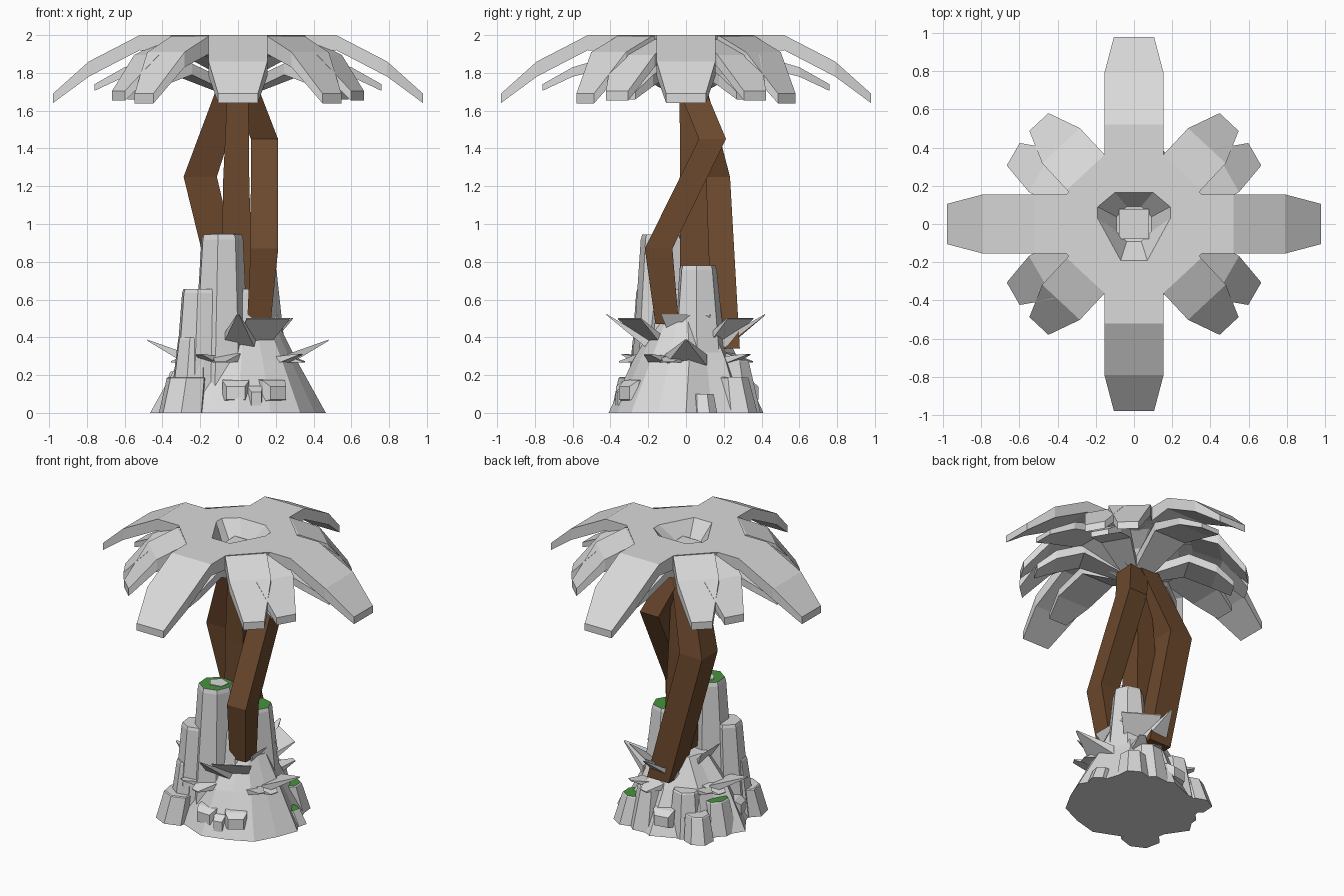
import bpy, bmesh, random
from math import sin, cos, pi, radians
from mathutils import Vector

random.seed(4)
cube = bpy.data.objects.get("Cube")
if cube:
    bpy.data.objects.remove(cube, do_unlink=True)


def material(name, color):
    m = bpy.data.materials.new(name)
    m.use_nodes = True
    m.diffuse_color = (*color, 1)
    m.node_tree.nodes["Principled BSDF"].inputs["Base Color"].default_value = (*color, 1)
    return m


STONE = material("pale_grey", (0.7, 0.7, 0.7))
BARK = material("bark_brown", (0.147, 0.065, 0.026))
MOSS = material("moss_green", (0.065, 0.29, 0.05))


def loft(name, rings, mat, top=None, closed=False):
    """Skin equal rings of points; cap the ends, or join last to first if closed."""
    bm = bmesh.new()
    vs = [[bm.verts.new(p) for p in ring] for ring in rings]
    pairs = list(zip(vs, vs[1:])) + ([(vs[-1], vs[0])] if closed else [])
    n = len(vs[0])
    for a, b in pairs:
        for i in range(n):
            j = (i + 1) % n
            bm.faces.new((a[i], a[j], b[j], b[i]))
    if not closed:
        bm.faces.new(vs[0][::-1])
        cap = bm.faces.new(vs[-1])
        if top:
            cap.material_index = 1
    bmesh.ops.recalc_face_normals(bm, faces=bm.faces)
    mesh = bpy.data.meshes.new(name)
    bm.to_mesh(mesh)
    bm.free()
    mesh.materials.append(mat)
    if top:
        mesh.materials.append(top)
    obj = bpy.data.objects.new(name, mesh)
    bpy.context.collection.objects.link(obj)
    return obj


def ring(cx, cy, z, rx, ry, n, turn=0.0, jit=None):
    jit = jit or [1] * n
    return [(cx + rx * jit[i] * cos(turn + 2 * pi * i / n),
             cy + ry * jit[i] * sin(turn + 2 * pi * i / n), z) for i in range(n)]


def radial(name, angle, sections, mat=STONE):
    """Blade reaching outwards; sections are (radius, top z, bottom z, half width)."""
    a = radians(angle)
    out, side = Vector((cos(a), sin(a), 0)), Vector((-sin(a), cos(a), 0))
    rings = []
    for r, zt, zb, w in sections:
        rings.append([out * r + side * s * w + Vector((0, 0, z))
                      for s, z in ((-1, zb), (1, zb), (1, zt), (-1, zt))])
    return loft(name, rings, mat)


# Canopy hub: a bowl with an open, uneven crater in the top
N = 8
half = [(0.19, 0.09), (0.1, 0.165)]
low = [(-0.19, 0.03), (-0.07, -0.19)]
rim = (half + [(-x, y) for x, y in half[::-1]] + low + [(-x, y) for x, y in low[::-1]])
loft("canopy_hub", [
    ring(0, 0, 1.68, 0.06, 0.06, N, pi / 8),
    ring(0, 0, 1.82, 0.17, 0.17, N, pi / 8),
    ring(0, 0, 1.92, 0.37, 0.37, N, pi / 8),
    ring(0, 0, 2.00, 0.39, 0.39, N, pi / 8),
    [(x, y, 2.0) for x, y in rim],
    ring(0, 0, 1.88, 0.1, 0.1, N, pi / 8),
    ring(0, 0, 1.87, 0.02, 0.02, N, pi / 8),
], STONE, closed=True)
loft("crater_core", [ring(0, 0, 1.7, 0.11, 0.11, 4, pi / 4),
                     ring(0, 0, 1.91, 0.11, 0.11, 4, pi / 4)], STONE)

# Main fronds on the four axes, with shorter ones beneath
for k in range(4):
    radial("main_frond", 90 * k, [(0.19, 2.0, 1.88, 0.155), (0.52, 2.0, 1.92, 0.155),
                                  (0.79, 1.86, 1.78, 0.155), (0.98, 1.69, 1.64, 0.105)])
    radial("under_frond", 90 * k, [(0.06, 1.76, 1.68, 0.06), (0.36, 1.9, 1.84, 0.125),
                                   (0.6, 1.83, 1.78, 0.125), (0.76, 1.74, 1.705, 0.07)])

# Paired fronds in each diagonal gap
for sx in (1, -1):
    for sy in (1, -1):
        for base, drop, w in ((47, 0.0, 0.135), (30, 0.015, 0.13)):
            ang = base if sx * sy > 0 else -base
            ang += 180 if sx < 0 else 0
            radial("diagonal_frond", ang, [
                (0.22, 1.995 - drop, 1.88, w), (0.37, 1.995 - drop, 1.9, w),
                (0.56, 1.91 - drop, 1.83, w), (0.73, 1.69 + drop, 1.638 + drop, 0.068)])
        radial("low_diagonal_frond", ang, [
            (0.07, 1.75, 1.69, 0.05), (0.34, 1.85, 1.79, 0.1),
            (0.52, 1.79, 1.73, 0.1), (0.64, 1.7, 1.66, 0.06)])


# Bent trunks of square section
def trunk(name, path):
    rings = [[(x + sx * w, y + sy * w, z) for sx, sy in ((-1, -1), (1, -1), (1, 1), (-1, 1))]
             for x, y, z, w in path]
    loft(name, rings, BARK)


trunk("front_trunk", [(0.11, -0.1, 0.47, 0.062), (0.14, -0.145, 0.87, 0.073),
                      (0.14, 0.14, 1.45, 0.072), (0.03, 0.02, 1.74, 0.07)])
trunk("rear_trunk", [(0.02, 0.2, 0.34, 0.085), (-0.2, 0.145, 1.25, 0.088),
                     (-0.03, 0.03, 1.74, 0.075)])
trunk("middle_trunk", [(0.0, 0.05, 0.5, 0.085), (-0.01, 0.04, 1.2, 0.07),
                       (0.0, 0.02, 1.74, 0.055)])

# Rock mound with ragged outline
M = 16
jit = [1.0 if i % 2 == 0 else random.uniform(0.86, 0.97) for i in range(M)]
loft("rock_mound", [ring(0, 0, 0, 0.465, 0.41, M, 0, jit),
                    ring(0, 0, 0.28, 0.31, 0.28, M, 0.06, jit),
                    ring(0.02, 0.01, 0.48, 0.19, 0.17, M, 0, jit)], STONE)


# Rock columns: x, y, height, top radius, foot radius, moss on top
def column(x, y, h, r, foot, mossy):
    n = 7
    j = [random.uniform(0.92, 1.08) for _ in range(n)]
    t = random.uniform(0, 1)
    loft("rock_column", [ring(x * 1.1, y * 1.1, 0.0, foot, foot, n, t, j),
                         ring(x, y, h * 0.97, r, r, n, t, j),
                         ring(x, y, h, r * 0.93, r * 0.93, n, t, j)],
         STONE, MOSS if mossy else None)


for spec in [(-0.085, -0.13, 0.945, 0.118, 0.17, True),
             (0.1, 0.06, 0.78, 0.1, 0.17, True),
             (-0.2, -0.17, 0.655, 0.1, 0.13, False),
             (0.03, -0.08, 0.655, 0.085, 0.15, False),
             (-0.24, -0.2, 0.4, 0.085, 0.11, False),
             (-0.27, -0.25, 0.19, 0.11, 0.125, False),
             (0.22, 0.25, 0.19, 0.085, 0.11, True),
             (0.34, 0.09, 0.1, 0.065, 0.075, True),
             (-0.28, 0.08, 0.22, 0.09, 0.12, True),
             (-0.26, 0.25, 0.17, 0.08, 0.1, False),
             (-0.15, 0.2, 0.3, 0.1, 0.13, False),
             (0.1, 0.25, 0.28, 0.09, 0.13, False)]:
    column(*spec)

# Bare rock showing through the moss of the tallest column
loft("bare_patch", [ring(-0.075, -0.11, z, 0.07, 0.06, 5, 0.5) for z in (0.94, 0.95)], STONE)


# Thin stone shards leaning outwards round the mound
def shard(angle, r0, z0, r1, z1, w0, w1):
    radial("stone_shard", angle, [(r0, z0 + 0.03, z0 - 0.03, w0),
                                  (r1, z1 + 0.003, z1 - 0.003, w1)])


for a in (0, 180):
    shard(a, 0.26, 0.28, 0.48, 0.385, 0.11, 0.006)
    shard(a, 0.14, 0.42, 0.21, 0.52, 0.08, 0.13)
for a, lean in ((-90, -62), (85, 58)):
    shard(a, 0.18, 0.35, 0.42, 0.52, 0.1, 0.006)
    shard(lean, 0.17, 0.37, 0.34, 0.5, 0.08, 0.13)
for a in range(0, 360, 90):
    shard(a + 58, 0.2, 0.26, 0.39, 0.31, 0.08, 0.02)
    shard(a + 75, 0.2, 0.3, 0.36, 0.27, 0.1, 0.03)

# Small boulders jutting from the foot
for ang, r, z, s in [(-92, 0.31, 0.12, 0.07), (-57, 0.33, 0.12, 0.07), (-38, 0.3, 0.11, 0.05),
                     (-75, 0.32, 0.09, 0.04), (62, 0.31, 0.11, 0.07), (100, 0.32, 0.12, 0.07),
                     (135, 0.33, 0.1, 0.08), (195, 0.33, 0.12, 0.06)]:
    radial("boulder", ang, [(r - 0.1, z + 0.07, z - 0.06, s), (r + 0.02, z + 0.05, z - 0.06, s),
                            (r + 0.06, z + 0.02, z - 0.05, s * 0.7)])
